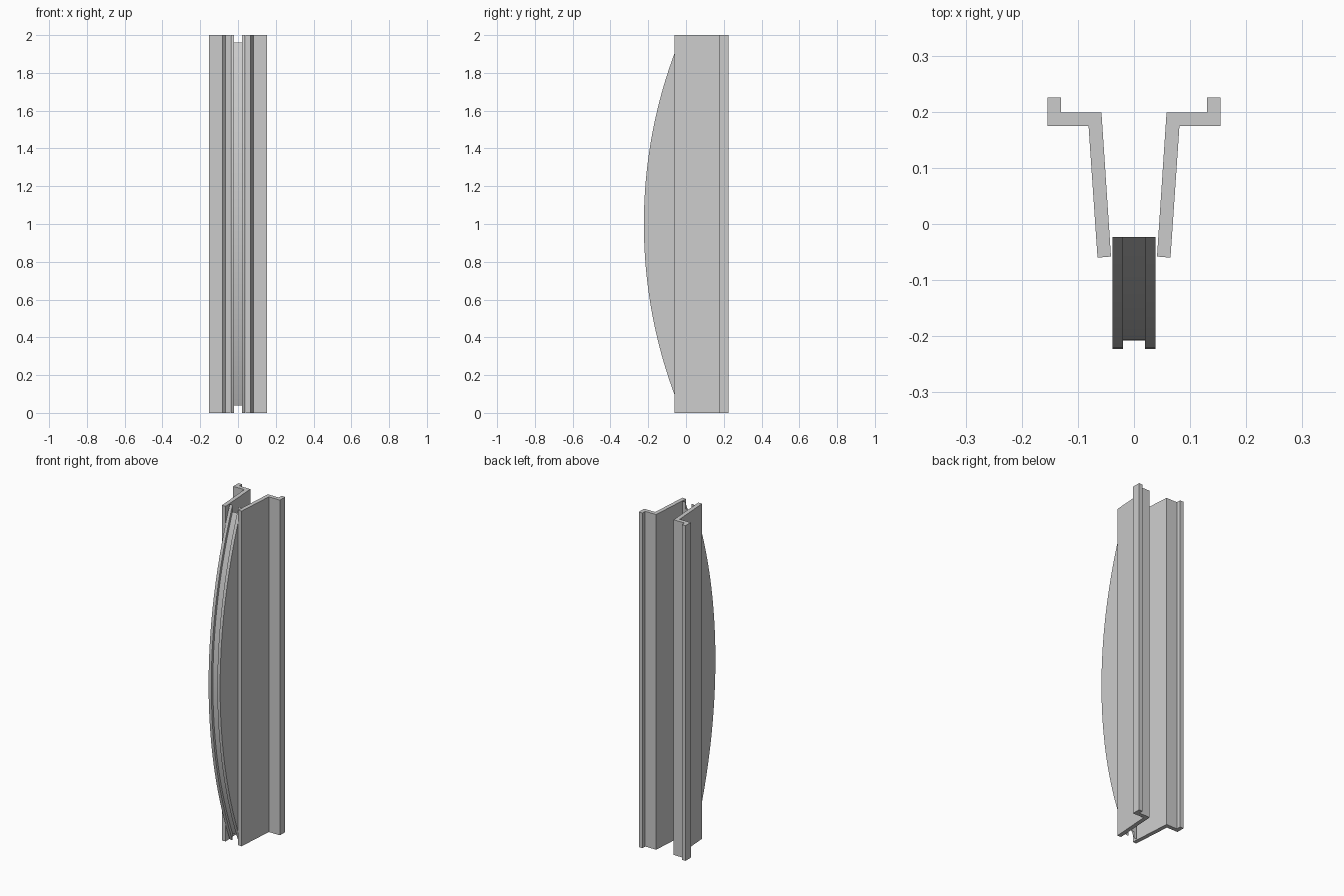
import bpy, bmesh, math

if "Cube" in bpy.data.objects:
    bpy.data.objects.remove(bpy.data.objects["Cube"])


def prism(name, pts, to3d, depth):
    """Extrude a closed 2D outline by the vector depth."""
    bm = bmesh.new()
    face = bm.faces.new([bm.verts.new(to3d(*p)) for p in pts])
    ext = bmesh.ops.extrude_face_region(bm, geom=[face])
    verts = [g for g in ext["geom"] if isinstance(g, bmesh.types.BMVert)]
    bmesh.ops.translate(bm, vec=depth, verts=verts)
    bmesh.ops.recalc_face_normals(bm, faces=bm.faces)
    mesh = bpy.data.meshes.new(name)
    bm.to_mesh(mesh)
    bm.free()
    obj = bpy.data.objects.new(name, mesh)
    bpy.context.collection.objects.link(obj)
    return obj


# Pair of bent side rails
RAIL = [(0.041, -0.058), (0.065, -0.060), (0.081, 0.175), (0.154, 0.175),
        (0.154, 0.225), (0.130, 0.225), (0.130, 0.199), (0.058, 0.199)]
for side, label in ((1, "right"), (-1, "left")):
    prism(label + "_rail", [(side * x, y) for x, y in RAIL],
          lambda x, y: (x, y, 0), (0, 0, 2))

# Curved centre segment with a flat back
BACK, FRONT, GROOVE = -0.023, -0.223, 0.015
sag = BACK - FRONT
R = (1 + sag * sag) / (2 * sag)


def arc(radius, half_angle, n=64):
    angles = [half_angle * (2 * i / n - 1) for i in range(n + 1)]
    return [(FRONT + R - radius * math.cos(a), 1 + radius * math.sin(a))
            for a in angles]


def side_view(x):
    return lambda y, z: (x, y, z)


bow = prism("curved_bow", arc(R, math.asin(1 / R)), side_view(-0.038), (0.076, 0, 0))

# Groove along the curved face
outline = arc(R - GROOVE, math.asin(1.2 / R)) + [(-0.5, 2.2), (-0.5, -0.2)]
cutter = prism("groove_cutter", outline, side_view(-0.02), (0.04, 0, 0))
cutter.hide_render = True
mod = bow.modifiers.new("groove", "BOOLEAN")
mod.operation = "DIFFERENCE"
mod.solver = "EXACT"
mod.object = cutter
bpy.context.view_layer.objects.active = bow
bow.select_set(True)
bpy.ops.object.modifier_apply(modifier=mod.name)
bpy.data.objects.remove(cutter)
bpy.ops.object.shade_smooth_by_angle(angle=math.radians(30))
